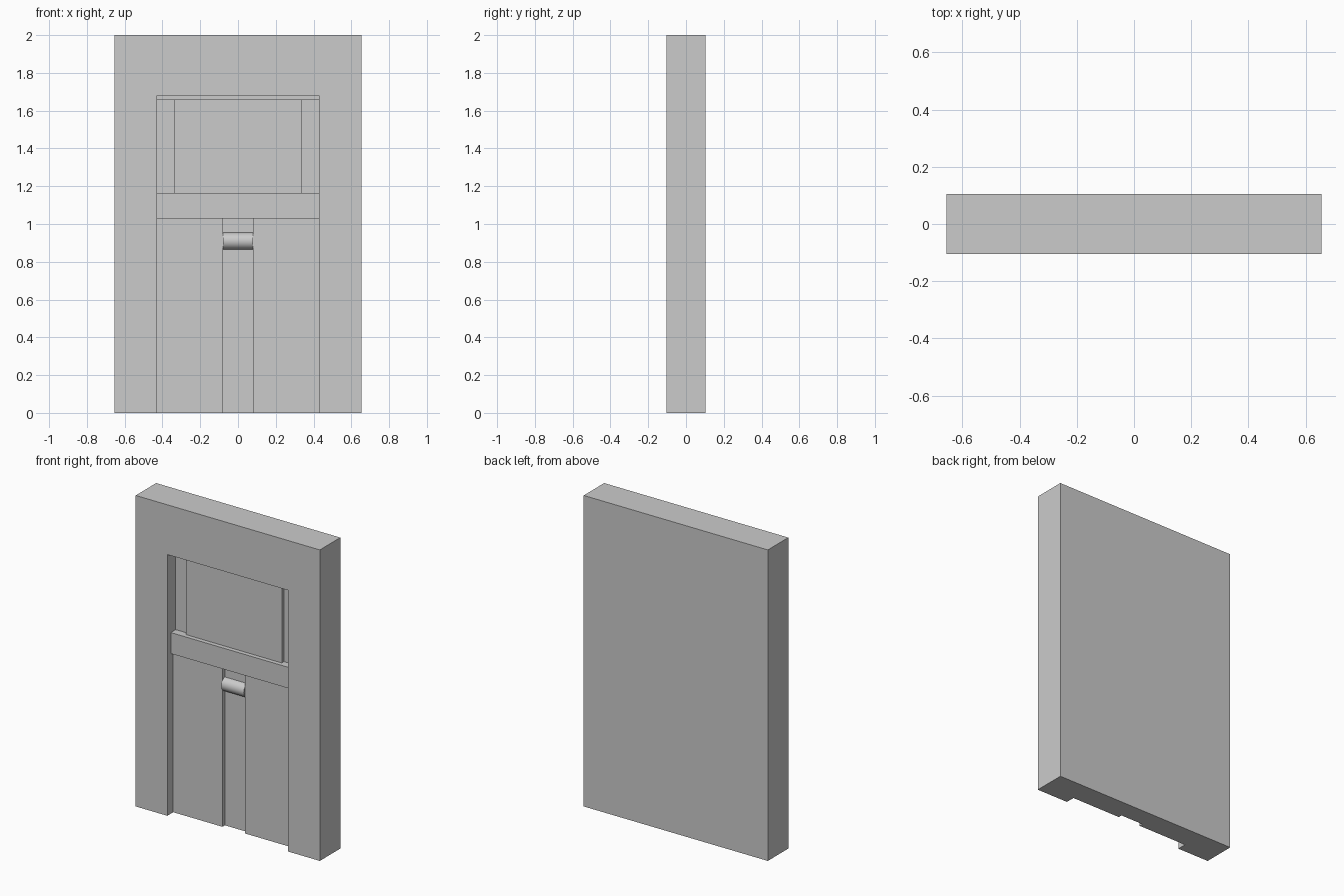
import bpy
import math

if "Cube" in bpy.data.objects:
    bpy.data.objects.remove(bpy.data.objects["Cube"])

FRONT = -0.104            # front face of the frame
FLOOR = FRONT + 0.085     # deepest level of the recess


def box(name, x0, x1, y0, y1, z0, z1):
    bpy.ops.mesh.primitive_cube_add(
        size=1, location=((x0 + x1) / 2, (y0 + y1) / 2, (z0 + z1) / 2))
    ob = bpy.context.object
    ob.name = name
    ob.scale = (x1 - x0, y1 - y0, z1 - z0)
    bpy.ops.object.transform_apply(location=True, rotation=False, scale=True)
    return ob


def panel(name, x0, x1, z0, z1, depth):
    # Panel standing on the recess floor, its face set back by depth
    return box(name, x0, x1, FRONT + depth, FLOOR, z0, z1)


# Outer slab with one tall recess open at the bottom
frame = box("frame", -0.655, 0.655, FRONT, 0.104, 0, 2)
cutter = box("recess_cutter", -0.43, 0.43, FRONT - 0.2, FLOOR, -0.2, 1.68)
mod = frame.modifiers.new("recess", 'BOOLEAN')
mod.operation = 'DIFFERENCE'
mod.solver = 'EXACT'
mod.object = cutter
bpy.context.view_layer.objects.active = frame
bpy.ops.object.modifier_apply(modifier=mod.name)
bpy.data.objects.remove(cutter, do_unlink=True)

# Upper panel, head strip and cross rail
panel("upper_panel", -0.34, 0.34, 1.165, 1.66, 0.063)
panel("head_strip", -0.43, 0.43, 1.66, 1.68, 0.075)
panel("cross_rail", -0.43, 0.43, 1.03, 1.165, 0.035)

# Lower panels either side of the central groove
for side, x0, x1 in (("left", -0.43, -0.08), ("right", 0.08, 0.43)):
    panel("lower_panel_" + side, x0, x1, 0, 1.03, 0.06)

# Rounded bar across the groove
bpy.ops.mesh.primitive_cylinder_add(
    vertices=32, radius=0.045, depth=0.16,
    location=(0, FRONT + 0.093, 0.91), rotation=(0, math.pi / 2, 0))
bar = bpy.context.object
bar.name = "groove_bar"
bpy.ops.object.shade_smooth_by_angle(angle=math.radians(30))
